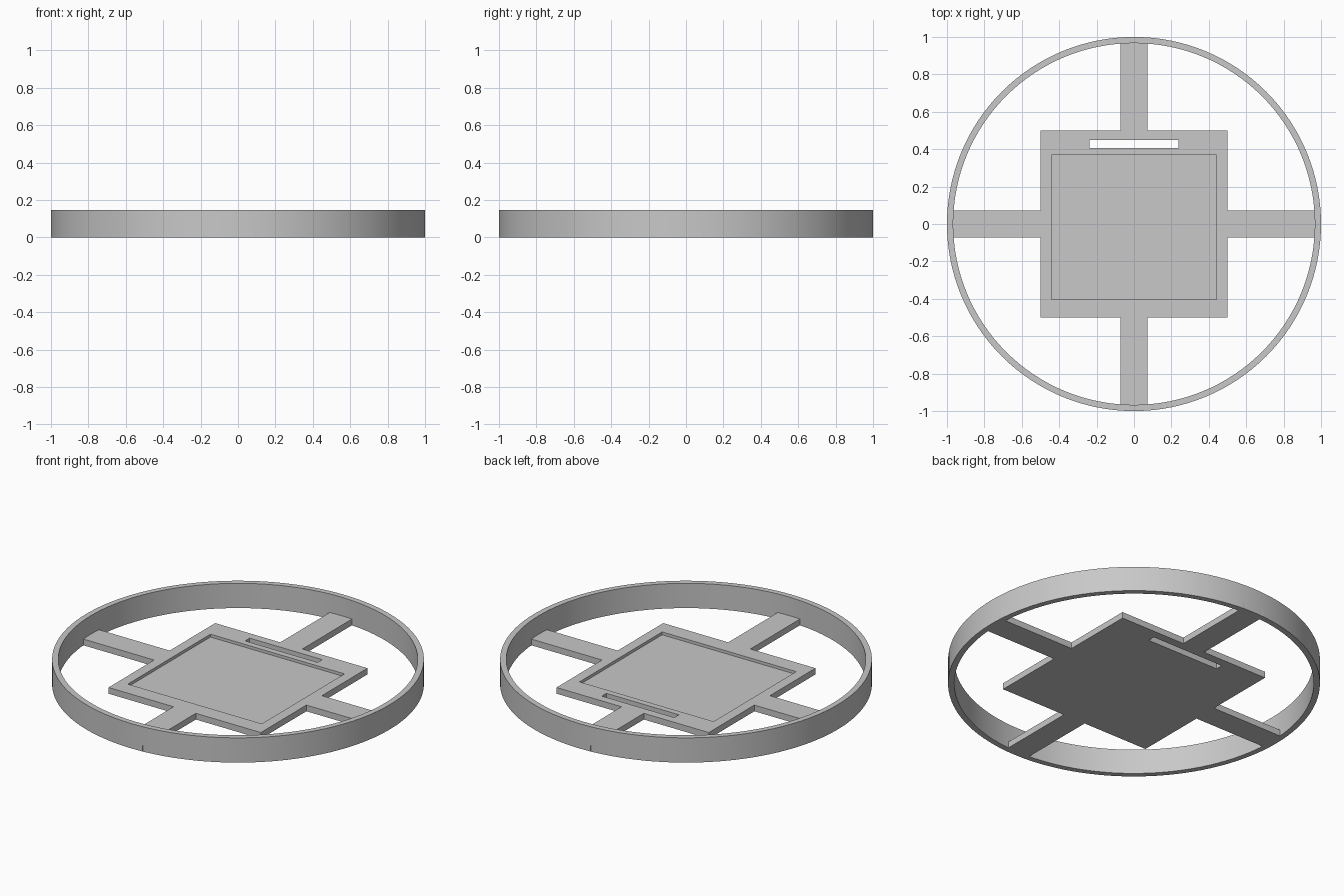
import bpy, bmesh
from math import radians, pi
from mathutils import Matrix, Vector

cube = bpy.data.objects.get("Cube")
if cube:
    bpy.data.objects.remove(cube, do_unlink=True)

OUTER, INNER, RING_H = 1.0, 0.967, 0.147
HALF, ARM, REACH, PLATE_H = 0.5, 0.073, 0.998, 0.037
FLOOR = 0.02

grey = bpy.data.materials.new("light grey")
grey.use_nodes = True
colour = (0.58, 0.58, 0.58, 1)
grey.diffuse_color = colour
grey.node_tree.nodes["Principled BSDF"].inputs["Base Color"].default_value = colour


def make(name, bm):
    bmesh.ops.recalc_face_normals(bm, faces=bm.faces)
    mesh = bpy.data.meshes.new(name)
    bm.to_mesh(mesh)
    bm.free()
    mesh.materials.append(grey)
    obj = bpy.data.objects.new(name, mesh)
    bpy.context.collection.objects.link(obj)
    return obj


def box(name, low, high):
    low, high = Vector(low), Vector(high)
    bm = bmesh.new()
    bmesh.ops.create_cube(bm, size=1, matrix=Matrix.Translation((low + high) / 2)
                          @ Matrix.Diagonal((high - low).to_4d()))
    return make(name, bm)


# Outer ring: rectangular section spun around z
bm = bmesh.new()
section = [bm.verts.new(p) for p in ((INNER, 0, 0), (OUTER, 0, 0),
                                     (OUTER, 0, RING_H), (INNER, 0, RING_H))]
edges = [bm.edges.new((section[i], section[(i + 1) % 4])) for i in range(4)]
bmesh.ops.spin(bm, geom=section + edges, cent=(0, 0, 0), axis=(0, 0, 1),
               angle=2 * pi, steps=128, use_merge=True)
bmesh.ops.remove_doubles(bm, verts=bm.verts, dist=0.0001)
ring = make("outer_ring", bm)
bpy.ops.object.select_all(action='DESELECT')
ring.select_set(True)
bpy.context.view_layer.objects.active = ring
bpy.ops.object.shade_smooth_by_angle(angle=radians(30))

# Square plate with four spokes: one quarter outline turned four times
quarter = ((HALF, -HALF), (HALF, -ARM), (REACH, -ARM), (REACH, ARM), (HALF, ARM))
bm = bmesh.new()
outline = [bm.verts.new(Matrix.Rotation(k * pi / 2, 3, 'Z') @ Vector((x, y, 0)))
           for k in range(4) for x, y in quarter]
base = bm.faces.new(outline)
top = bmesh.ops.extrude_face_region(bm, geom=[base], use_keep_orig=True)
bmesh.ops.translate(bm, vec=(0, 0, PLATE_H),
                    verts=[g for g in top["geom"] if isinstance(g, bmesh.types.BMVert)])
plate = make("plate_with_spokes", bm)

# Shallow recess and through slot
cutters = [box("recess_cutter", (-0.44, -0.405, FLOOR), (0.44, 0.37, 0.2)),
           box("slot_cutter", (-0.238, 0.407, -0.1), (0.238, 0.45, 0.2))]
for cutter in cutters:
    cutter.hide_render = True
    mod = plate.modifiers.new(cutter.name, 'BOOLEAN')
    mod.operation = 'DIFFERENCE'
    mod.solver = 'EXACT'
    mod.object = cutter
    bpy.context.view_layer.objects.active = plate
    bpy.ops.object.modifier_apply(modifier=mod.name)
    bpy.data.objects.remove(cutter, do_unlink=True)
